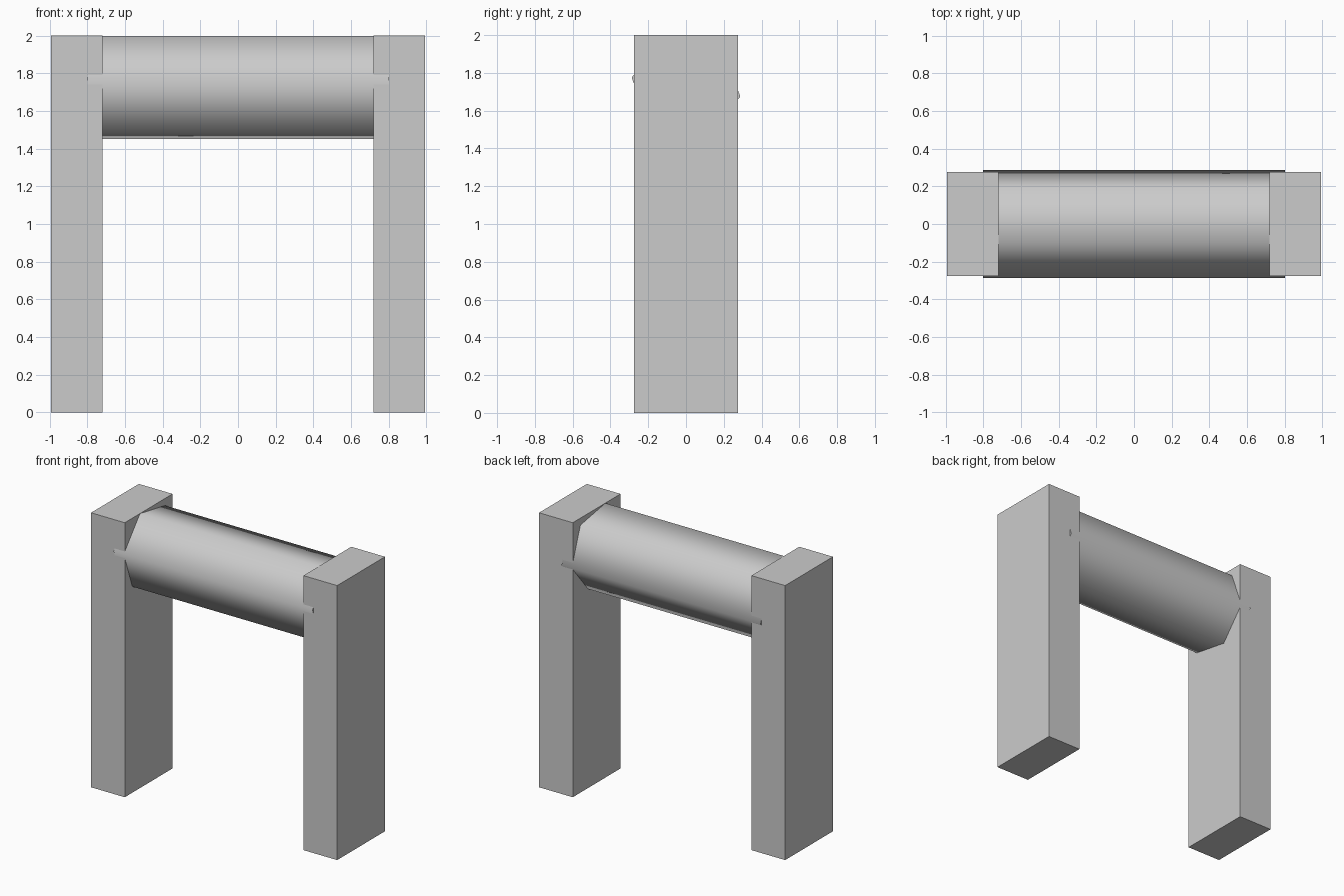
import bpy
from math import radians
from mathutils import Matrix

cube = bpy.data.objects.get("Cube")
if cube:
    bpy.data.objects.remove(cube)

GREY = (0.6, 0.6, 0.6, 1)
stone = bpy.data.materials.new("plain grey")
stone.use_nodes = True
stone.diffuse_color = GREY
stone.node_tree.nodes["Principled BSDF"].inputs["Base Color"].default_value = GREY


def pillar(name, side):
    """Square-edged upright standing on the ground."""
    bpy.ops.mesh.primitive_cube_add(size=1, location=(side * 0.856, 0, 1))
    ob = bpy.context.object
    ob.name = name
    ob.data.transform(Matrix.Diagonal((0.272, 0.55, 2, 1)))
    ob.data.materials.append(stone)


pillar("left_pillar", 1)
pillar("right_pillar", -1)

# Six-sided crossbeam, turned about its axis, with its ends set into the pillars
bpy.ops.mesh.primitive_cylinder_add(vertices=6, radius=0.292, depth=1.604,
                                    location=(0, 0, 1.725))
beam = bpy.context.object
beam.name = "crossbeam"
beam.data.transform(Matrix.Rotation(radians(50), 4, 'X')
                    @ Matrix.Rotation(radians(90), 4, 'Y'))
beam.data.materials.append(stone)
bpy.ops.object.shade_smooth_by_angle(angle=radians(70))
